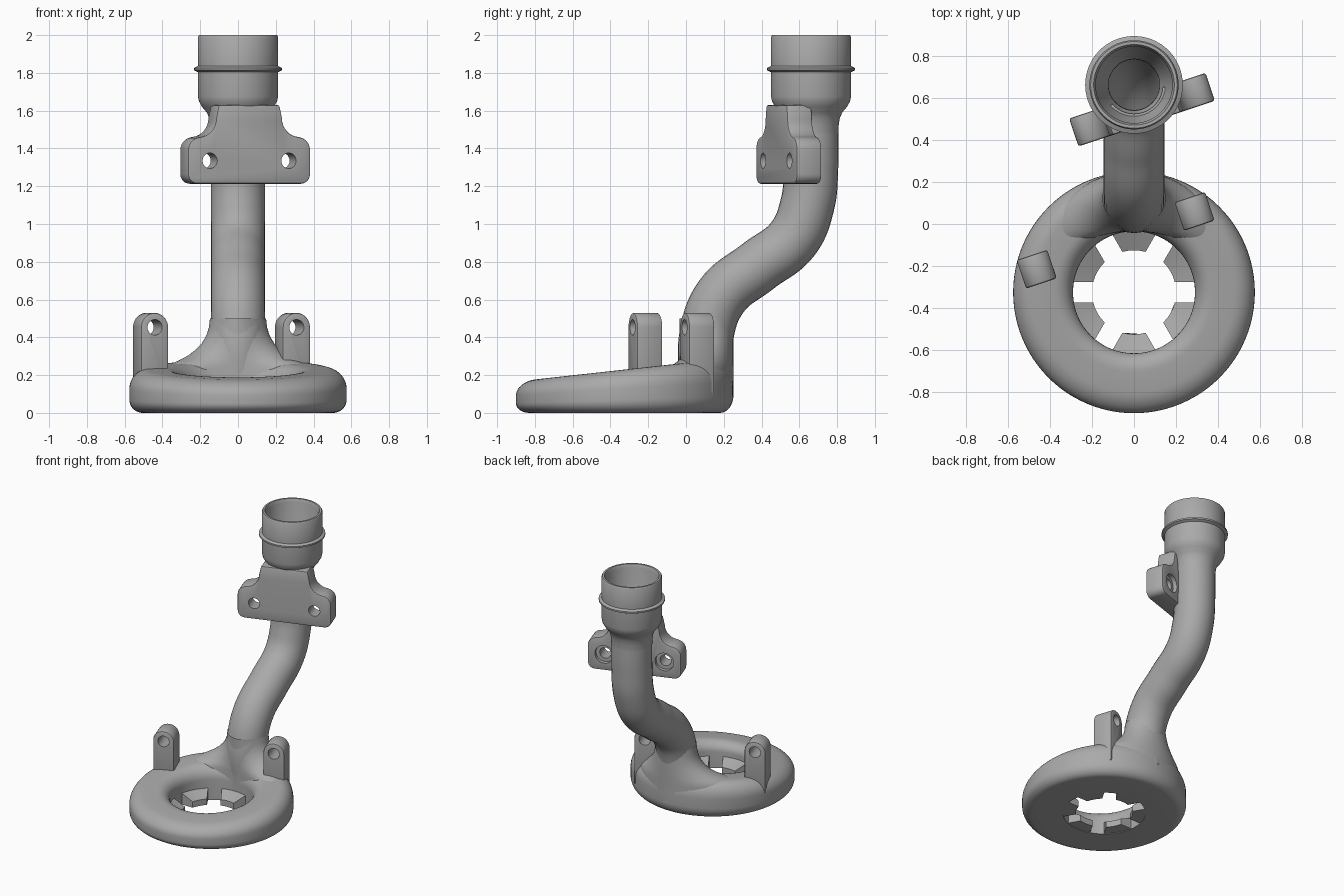
import bpy, bmesh, math
from mathutils import Matrix, Vector

old = bpy.data.objects.get("Cube")
if old:
    bpy.data.objects.remove(old, do_unlink=True)

metal = bpy.data.materials.new("grey_metal")
metal.use_nodes = True
GREY = (0.4, 0.4, 0.4, 1)
metal.diffuse_color = GREY
metal.node_tree.nodes["Principled BSDF"].inputs["Base Color"].default_value = GREY

RING_Y, PIPE_Y = -0.325, 0.662
YAW = math.radians(18.5)


def new_object(name, bm):
    bmesh.ops.recalc_face_normals(bm, faces=bm.faces)
    mesh = bpy.data.meshes.new(name)
    bm.to_mesh(mesh)
    bm.free()
    obj = bpy.data.objects.new(name, mesh)
    bpy.context.collection.objects.link(obj)
    return obj


def finish(obj, angle=35):
    """Apply modifiers, set material and smooth shading."""
    bpy.ops.object.select_all(action='DESELECT')
    obj.select_set(True)
    bpy.context.view_layer.objects.active = obj
    bpy.ops.object.convert(target='MESH')
    obj.data.materials.clear()
    obj.data.materials.append(metal)
    bpy.ops.object.shade_smooth_by_angle(angle=math.radians(angle))
    return obj


def arc(cx, cz, r, a0, a1, n=8):
    angles = [math.radians(a0 + (a1 - a0) * i / n) for i in range(n + 1)]
    return [(cx + r * math.cos(a), cz + r * math.sin(a)) for a in angles]


def loft(bm, loops, closed=False):
    """Bridge rows of points; each row is a closed loop."""
    rows = [[bm.verts.new(p) for p in loop] for loop in loops]
    pairs = list(zip(rows, rows[1:])) + ([(rows[-1], rows[0])] if closed else [])
    for a, b in pairs:
        for i in range(len(a)):
            j = (i + 1) % len(a)
            bm.faces.new((a[i], a[j], b[j], b[i]))


def lathe(name, profile, y, closed=True, n=96):
    bm = bmesh.new()
    turns = [2 * math.pi * i / n for i in range(n)]
    loft(bm, [[(r * math.cos(t), y + r * math.sin(t), z) for t in turns]
              for r, z in profile], closed)
    return new_object(name, bm)


def prism(name, outline, depth, x, y):
    """Upright plate from an (x, z) outline, turned to the bracket angle."""
    bm = bmesh.new()
    face = bm.faces.new([bm.verts.new((u, -depth / 2, z)) for u, z in outline])
    ext = bmesh.ops.extrude_face_region(bm, geom=[face])
    moved = [g for g in ext["geom"] if isinstance(g, bmesh.types.BMVert)]
    bmesh.ops.translate(bm, verts=moved, vec=(0, depth, 0))
    obj = new_object(name, bm)
    obj.data.transform(Matrix.Translation((x, y, 0)) @ Matrix.Rotation(YAW, 4, 'Z'))
    bevel = obj.modifiers.new("soft_edges", 'BEVEL')
    bevel.width, bevel.segments = 0.01, 2
    bevel.limit_method, bevel.angle_limit = 'ANGLE', math.radians(40)
    return obj


def drill(obj, matrix, radius, depth):
    bm = bmesh.new()
    bmesh.ops.create_cone(bm, cap_ends=True, segments=40, radius1=radius,
                          radius2=radius, depth=depth, matrix=matrix)
    cutter = new_object("drill_cutter", bm)
    cutter.hide_render = True
    cut = obj.modifiers.new("hole", 'BOOLEAN')
    cut.operation, cut.solver, cut.object = 'DIFFERENCE', 'EXACT', cutter
    return cutter


def cross_hole(x, y, u, v, z):
    """Matrix for a drill through a plate centred on (x, y)."""
    return (Matrix.Translation((x, y, 0)) @ Matrix.Rotation(YAW, 4, 'Z')
            @ Matrix.Translation((u, v, z)) @ Matrix.Rotation(math.pi / 2, 4, 'X'))


def finish_drilled(obj, cutters):
    finish(obj)
    for c in cutters:
        bpy.data.objects.remove(c, do_unlink=True)


# Base ring, thicker toward the back
section = ([(0.29, 0)] + arc(0.505, 0.07, 0.07, -90, 0)
           + arc(0.475, 0.13, 0.1, 0, 90) + arc(0.38, 0.14, 0.09, 90, 180))
ring = lathe("base_ring", section, RING_Y)
for v in ring.data.vertices:
    v.co.z *= (0.265 + 0.11 * v.co.y) / 0.23
finish(ring)

# Six tapered teeth inside the ring
bm = bmesh.new()
for k in range(6):
    mid = math.radians(30 + 60 * k)
    loops = []
    for r, half, top in ((0.2, 16, 0.05), (0.31, 21, 0.1)):
        steps = [mid + math.radians(half) * s for s in (-1, -0.5, 0, 0.5, 1)]
        pts = [(r * math.cos(a), RING_Y + r * math.sin(a)) for a in steps]
        loops.append([Vector((*p, 0.004)) for p in pts]
                     + [Vector((*p, top)) for p in reversed(pts)])
    loft(bm, loops)
bmesh.ops.holes_fill(bm, edges=bm.edges)
finish(new_object("ring_teeth", bm), 20)

# Flared foot blending the pipe into the ring
bm = bmesh.new()
loops = []
MID, HALF = 0.4325, 0.143
for z, w in ((0.08, 0.42), (0.235, 0.42), (0.262, 0.37), (0.28, 0.32), (0.305, 0.265),
             (0.335, 0.222), (0.37, 0.187), (0.41, 0.163), (0.45, 0.15), (0.5, 0.144)):
    loop = []
    for i in range(64):
        a = 2 * math.pi * i / 64
        turn = w * math.cos(a) / MID
        r = MID + HALF * math.sin(a)
        loop.append((r * math.sin(turn), RING_Y + r * math.cos(turn), z))
    loops.append(loop)
loft(bm, loops)
finish(new_object("pipe_foot", bm), 60)

# Bent hollow pipe
curve = bpy.data.curves.new("bent_pipe", 'CURVE')
curve.dimensions = '3D'
curve.bevel_depth, curve.bevel_resolution, curve.resolution_u = 0.144, 12, 10
path = [(0.108, 0.15), (0.11, 0.42), (0.19, 0.62), (0.38, 0.775), (0.565, 0.92),
        (0.642, 1.1), (PIPE_Y, 1.3), (PIPE_Y, 1.56)]
spline = curve.splines.new('BEZIER')
spline.bezier_points.add(len(path) - 1)
for point, (y, z) in zip(spline.bezier_points, path):
    point.co = (0, y, z)
    point.handle_left_type = point.handle_right_type = 'AUTO'
pipe = bpy.data.objects.new("bent_pipe", curve)
bpy.context.collection.objects.link(pipe)
finish(pipe, 60)
wall = pipe.modifiers.new("wall", 'SOLIDIFY')
wall.thickness, wall.offset = 0.022, -1
finish(pipe, 60)

# Socket at the top, with its bore and raised band
socket = [(0.122, 1.5), (0.122, 1.58), (0.182, 1.69), (0.182, 1.975), (0.192, 2.0),
          (0.206, 2.0), (0.212, 1.99), (0.212, 1.836), (0.232, 1.826), (0.232, 1.814),
          (0.212, 1.804), (0.212, 1.675), (0.207, 1.65), (0.19, 1.62), (0.165, 1.59),
          (0.152, 1.56), (0.146, 1.52), (0.144, 1.48)]
finish(lathe("top_socket", socket, PIPE_Y))

# Mounting bracket with shoulders rising to the socket
right_side = (arc(0.29, 1.265, 0.052, -90, 0, 6) + arc(0.272, 1.39, 0.07, 0, 80, 6)
              + arc(0.285, 1.56, 0.1, -95, -180, 8) + [(0.17, 1.63)])
outline = right_side + [(-u, z) for u, z in reversed(right_side)]
BX, BY = 0.038, 0.544
bracket = prism("mounting_bracket", outline, 0.14, BX, BY)
cutters = [drill(bracket, Matrix.Translation((0, PIPE_Y, 1.4)), 0.138, 0.8)]
for side in (-1, 1):
    cutters.append(drill(bracket, cross_hole(BX, BY, side * 0.22, 0, 1.335), 0.041, 0.4))
    cutters.append(drill(bracket, cross_hole(BX, BY, side * 0.22, 0.07, 1.335), 0.068, 0.06))
finish_drilled(bracket, cutters)

# Two drilled posts on the ring
post_outline = [(0.077, 0.1)] + arc(0, 0.453, 0.077, 0, 180, 20) + [(-0.077, 0.1)]
for name, x, y in (("right_post", -0.463, -0.215), ("left_post", 0.288, 0.06)):
    post = prism(name, post_outline, 0.143, x, y)
    finish_drilled(post, [drill(post, cross_hole(x, y, 0, 0, 0.453), 0.041, 0.4)])
